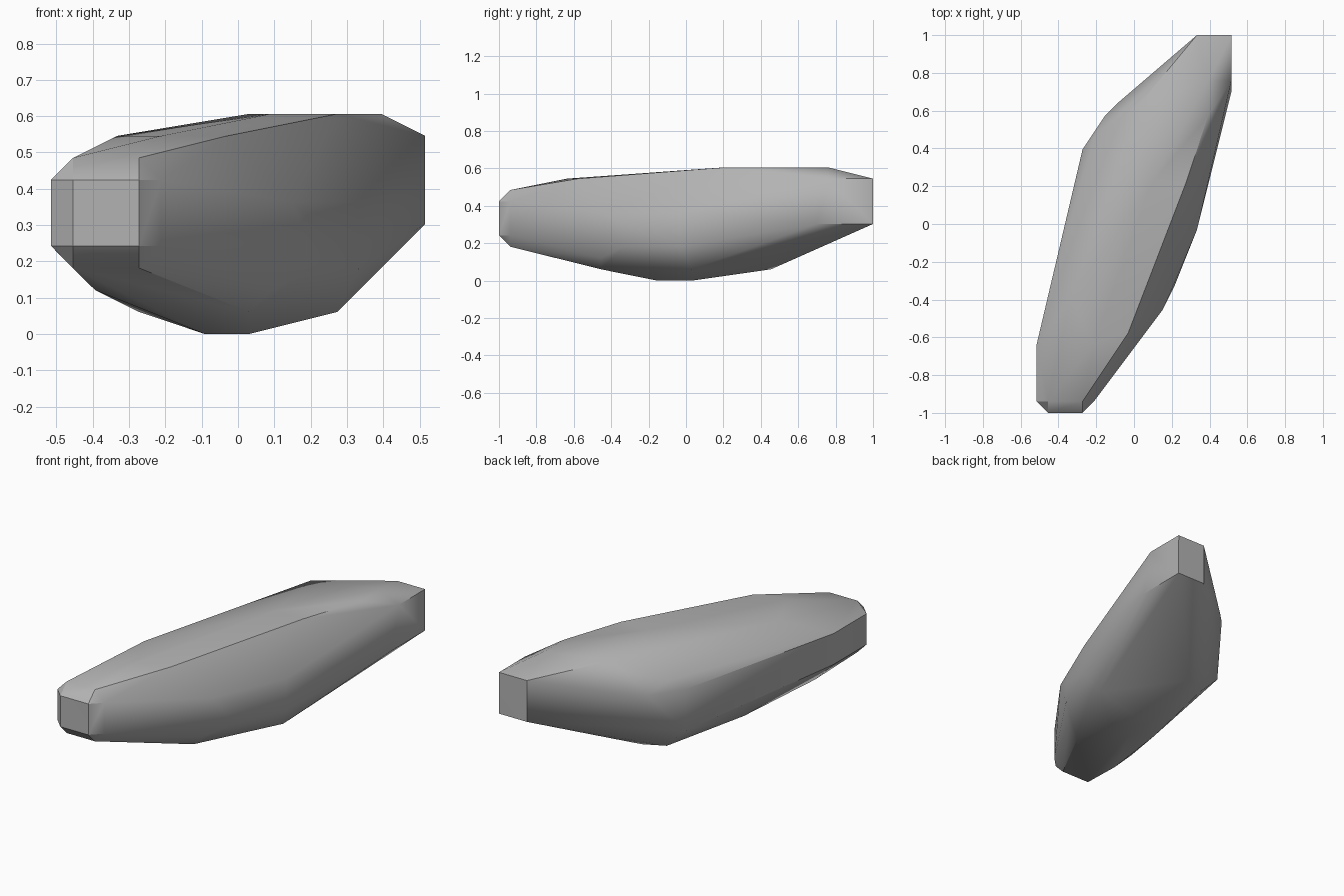
import bpy
import bmesh
import math
import random
from mathutils import Vector

# Remove the default cube
default_cube = bpy.data.objects.get("Cube")
if default_cube:
    bpy.data.objects.remove(default_cube, do_unlink=True)

STEP = 2 / 33
CENTRE = Vector((17 / 2, 33 / 2, 0))
rng = random.Random(4)
corners = []


def corner(x, y, z):
    """Add a lattice corner; a hair of jitter keeps the hull well defined."""
    jitter = Vector([rng.uniform(0, 0.004) for axis in "xyz"])
    corners.append((Vector((x, y, z)) - CENTRE + jitter) * STEP)


def block(xs, ys, zs):
    """Add every corner of a box, plate or edge."""
    for x in xs:
        for y in ys:
            for z in zs:
                corner(x, y, z)


def make_material(name, color):
    material = bpy.data.materials.new(name)
    material.use_nodes = True
    material.diffuse_color = color
    shader = material.node_tree.nodes["Principled BSDF"]
    shader.inputs["Base Color"].default_value = color
    shader.inputs["Roughness"].default_value = 0.9
    return material


def make_hull(name, points, material):
    """Wrap the points in a convex skin."""
    bm = bmesh.new()
    for point in points:
        bm.verts.new(point)
    bmesh.ops.convex_hull(bm, input=bm.verts[:])
    loose = [vert for vert in bm.verts if not vert.link_faces]
    bmesh.ops.delete(bm, geom=loose, context="VERTS")
    bmesh.ops.recalc_face_normals(bm, faces=bm.faces[:])
    mesh = bpy.data.meshes.new(name)
    bm.to_mesh(mesh)
    bm.free()
    mesh.materials.append(material)
    obj = bpy.data.objects.new(name, mesh)
    bpy.context.collection.objects.link(obj)
    return obj


# Bevelled nose
block(xs=[1, 4], ys=[0], zs=[4, 7])
block(xs=[1, 4], ys=[1], zs=[3, 8])
block(xs=[0, 5], ys=[1], zs=[4, 7])

# Crown
block(xs=[10, 13], ys=[20], zs=[10])
block(xs=[9, 10], ys=[27], zs=[10])
block(xs=[15], ys=[26, 29], zs=[10])
corner(3, 10, 9)
corner(5, 6, 9)
corner(8, 7, 9)

# Blunt tail
block(xs=[14, 17], ys=[33], zs=[5, 9])
corner(17, 28, 5)
corner(17, 29, 9)

# Left flank
block(xs=[12], ys=[11], zs=[3, 5])
block(xs=[14], ys=[16], zs=[3, 6])
corner(11, 9, 6)
corner(10, 9, 2)
corner(16, 25, 8)

# Right flank
block(xs=[0], ys=[6], zs=[4, 7])
block(xs=[4], ys=[23], zs=[3, 7])
corner(5, 24, 8)
corner(6, 26, 7)
corner(7, 27, 7)

# Keel
block(xs=[7, 9], ys=[14, 17], zs=[0])
corner(13, 17, 1)
corner(9, 9, 1)
corner(8, 24, 1)
corner(6, 23, 1)
corner(4, 14, 1)
corner(2, 6, 2)

grey = make_material("stone_grey", (0.45, 0.45, 0.45, 1))
stone = make_hull("stone", corners, grey)

# Smooth the soft facets, keep the hard edges
bpy.ops.object.select_all(action="DESELECT")
stone.select_set(True)
bpy.context.view_layer.objects.active = stone
bpy.ops.object.shade_smooth_by_angle(angle=math.radians(35))
